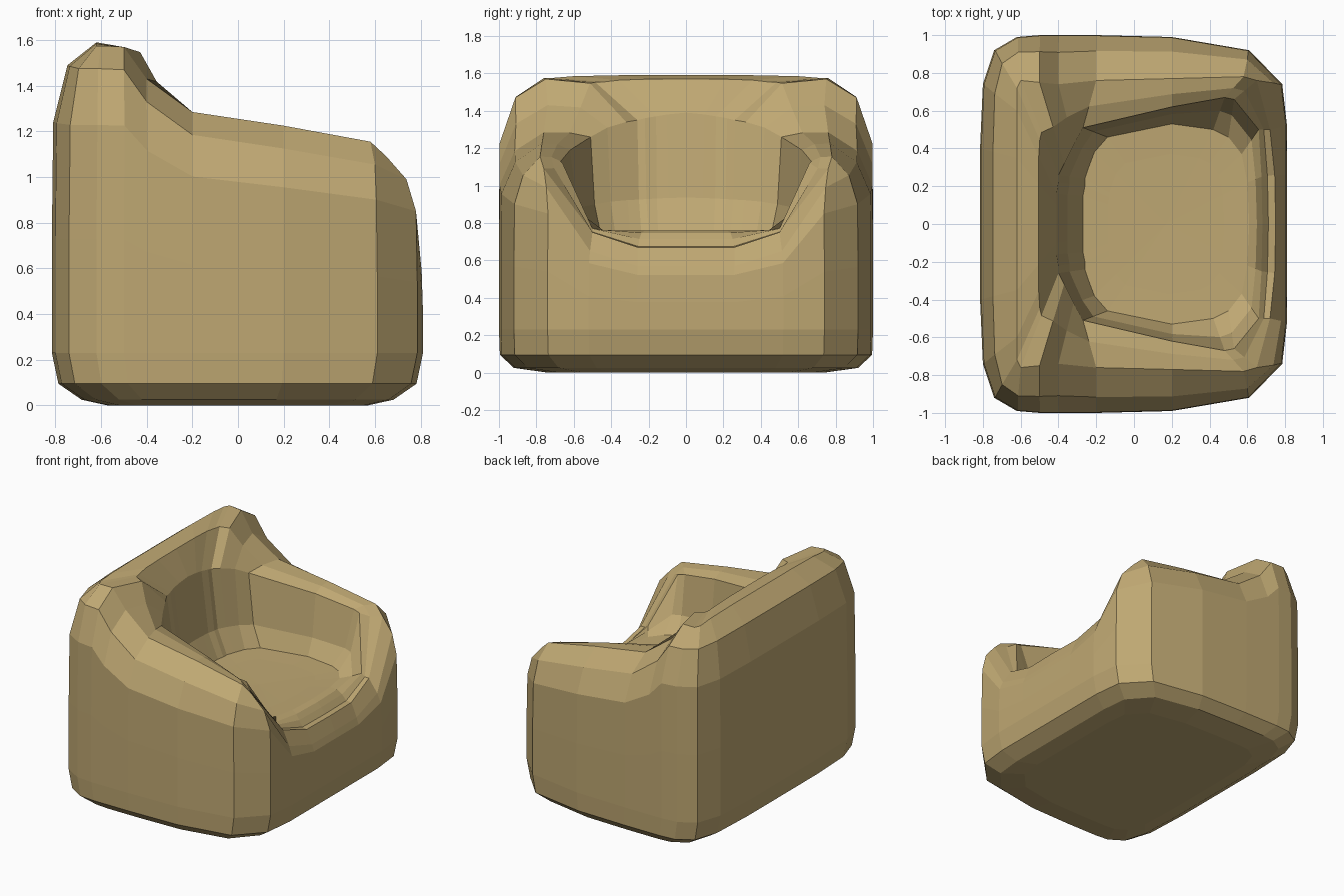
import bpy, bmesh
from mathutils import Vector

if "Cube" in bpy.data.objects:
    bpy.data.objects.remove(bpy.data.objects["Cube"])

# Half plan, front centre -> side -> back centre.
# Each column: outer wall (x, y), rim top (x, y, z), inner rim (x, y, z), seat edge (x, y)
COLUMNS = [
    ((.81, 0), (.75, 0, .67), (.68, 0, .715), (.61, 0)),
    ((.81, .26), (.745, .26, .67), (.675, .25, .715), (.60, .22)),
    ((.81, .52), (.72, .50, .75), (.66, .50, .77), (.57, .37)),
    ((.785, .74), (.65, .76, 1.09), (.53, .66, 1.12), (.50, .46)),
    ((.61, .92), (.58, .78, 1.155), (.48, .67, 1.13), (.42, .50)),
    ((.20, .99), (.20, .77, 1.225), (.20, .62, 1.19), (.20, .53)),
    ((-.20, 1.0), (-.20, .76, 1.285), (-.27, .51, 1.26), (-.14, .46)),
    ((-.40, 1.0), (-.40, .74, 1.43), (-.32, .42, 1.31), (-.21, .38)),
    ((-.50, 1.0), (-.50, .75, 1.57), (-.37, .32, 1.34), (-.24, .30)),
    ((-.62, .99), (-.60, .76, 1.575), (-.40, .26, 1.35), (-.26, .24)),
    ((-.74, .92), (-.62, .72, 1.575), (-.40, .22, 1.36), (-.26, .20)),
    ((-.80, .74), (-.62, .60, 1.585), (-.41, .16, 1.37), (-.27, .15)),
    ((-.815, .40), (-.62, .35, 1.59), (-.41, .10, 1.38), (-.27, .08)),
    ((-.815, 0), (-.62, 0, 1.59), (-.41, 0, 1.39), (-.27, 0)),
]
SEAT_Z = .76
# Rounded underside: z, x scale, y scale
BASE = [(0, 0, 0), (0, .70, .74), (.025, .84, .92), (.095, .965, .995), (.23, 1, 1)]


def column_points(plan, top, inner, seat):
    plan, top, inner = Vector((*plan, 0)), Vector(top), Vector(inner)
    edge = Vector((*seat, SEAT_Z))
    pts = [Vector((plan.x * sx, plan.y * sy, z)) for z, sx, sy in BASE]
    # outer wall, shoulder and rim
    wall_z = top.z * .78
    pts.append(Vector((plan.x, plan.y, (.23 + wall_z) / 2)))
    pts.append(Vector((plan.x * .993, plan.y * .997, wall_z)))
    shoulder = plan.lerp(top, .35)
    shoulder.z = top.z - .1
    crest = top.lerp(inner, .55)
    crest.z = top.z * .9 + inner.z * .1
    pts += [shoulder, top, crest, inner]
    # inner wall down to the seat
    mid = inner.lerp(edge, .42)
    mid.z = inner.z + (edge.z - inner.z) * .72
    centre = Vector((.17, 0, SEAT_Z - .01))
    soft = edge.lerp(centre, .3)
    soft.z = SEAT_Z - .005
    return pts + [mid, edge, soft, centre]


# Armchair shell: loft the columns, then mirror across y
bm = bmesh.new()
grid = [[bm.verts.new(p) for p in column_points(*c)] for c in COLUMNS]
for a, b in zip(grid, grid[1:]):
    for i in range(len(a) - 1):
        bm.faces.new((a[i], b[i], b[i + 1], a[i + 1]))
bmesh.ops.remove_doubles(bm, verts=bm.verts, dist=.0005)
mirrored = bmesh.ops.duplicate(bm, geom=bm.verts[:] + bm.edges[:] + bm.faces[:])
for v in mirrored["geom"]:
    if isinstance(v, bmesh.types.BMVert):
        v.co.y *= -1
bmesh.ops.remove_doubles(bm, verts=bm.verts, dist=.0005)
bmesh.ops.recalc_face_normals(bm, faces=bm.faces)

mesh = bpy.data.meshes.new("armchair")
bm.to_mesh(mesh)
bm.free()
chair = bpy.data.objects.new("armchair", mesh)
bpy.context.collection.objects.link(chair)

# Tan upholstery
mat = bpy.data.materials.new("tan_upholstery")
mat.diffuse_color = (.52, .39, .17, 1)
mat.use_nodes = True
mat.node_tree.nodes["Principled BSDF"].inputs["Base Color"].default_value = mat.diffuse_color
mesh.materials.append(mat)
